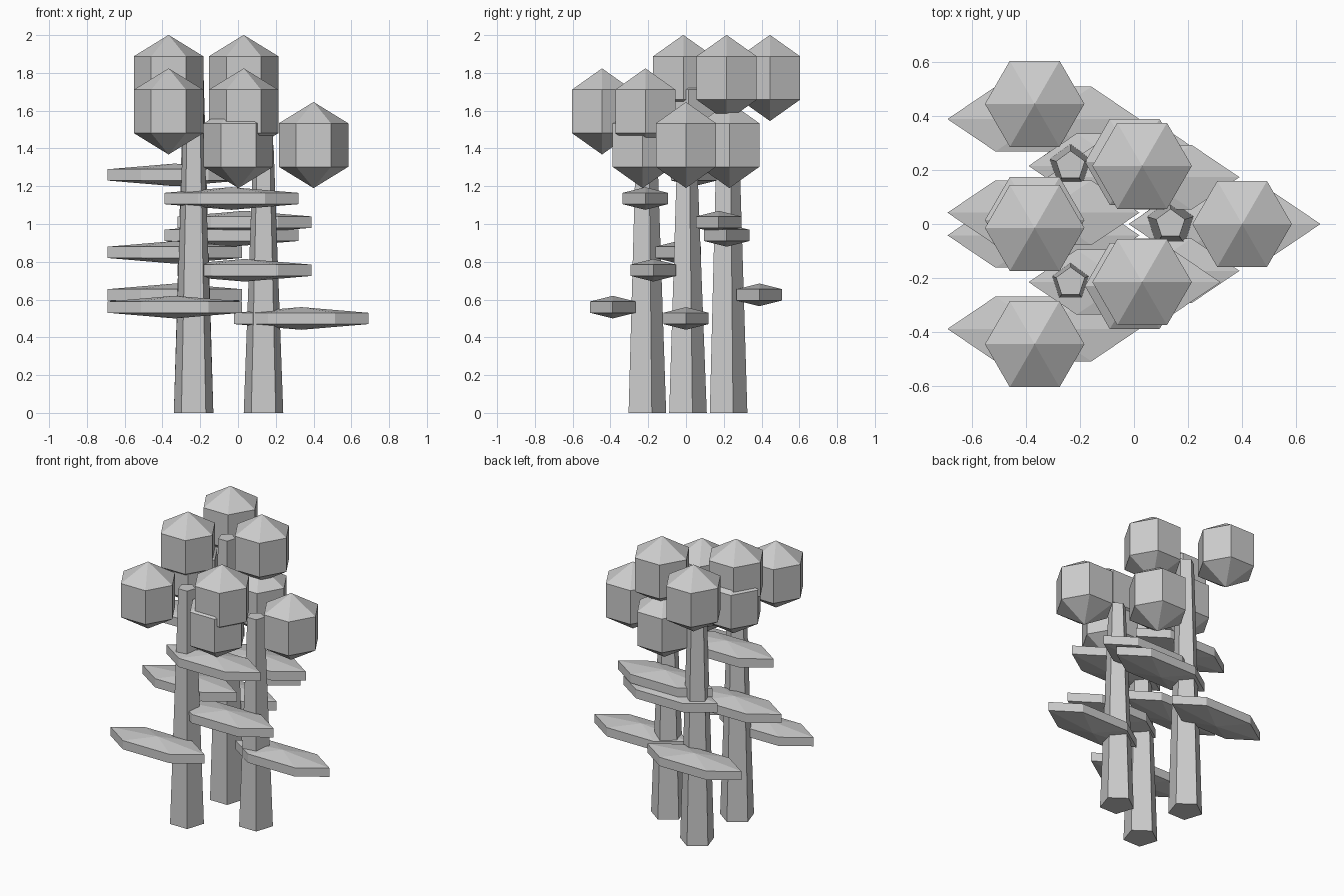
import bpy, bmesh
from math import pi, sin, cos

cube = bpy.data.objects.get("Cube")
if cube:
    bpy.data.objects.remove(cube, do_unlink=True)

grey = bpy.data.materials.new("plain grey")
grey.use_nodes = True
grey.diffuse_color = (0.6, 0.6, 0.6, 1)
grey.node_tree.nodes["Principled BSDF"].inputs["Base Color"].default_value = (0.6, 0.6, 0.6, 1)


def lathe(name, sides, start, rings, location, flatten=1.0):
    """Stack polygon rings of (radius, z); a zero radius makes a point."""
    bm = bmesh.new()
    loops = []
    for radius, z in rings:
        count = sides if radius else 1
        angles = [start + 2 * pi * i / sides for i in range(count)]
        loops.append([bm.verts.new((radius * cos(a), radius * sin(a) * flatten, z)) for a in angles])
    for low, high in zip(loops, loops[1:]):
        for i in range(sides):
            j = (i + 1) % sides
            corners = [low[i % len(low)], low[j % len(low)], high[j % len(high)], high[i % len(high)]]
            bm.faces.new(list(dict.fromkeys(corners)))
    for end in (loops[0], loops[-1]):
        if len(end) > 1:
            bm.faces.new(end)
    bmesh.ops.recalc_face_normals(bm, faces=bm.faces)
    mesh = bpy.data.meshes.new(name)
    bm.to_mesh(mesh)
    bm.free()
    mesh.materials.append(grey)
    obj = bpy.data.objects.new(name, mesh)
    obj.location = location
    bpy.context.collection.objects.link(obj)


def gem(name, radius, edge, tip, location, flatten=1.0):
    """Six-sided prism with a shallow point above and below."""
    rings = [(0, -tip), (radius, -edge), (radius, edge), (0, tip)]
    lathe(name, 6, 0, rings, location, flatten)


# Each tree: name, x, y, trunk height, leaf heights at 0, 120 and 240 degrees
trees = [
    ("front_tree", 0.135, 0, 1.418, (0.5, 1.01, 0.755)),
    ("left_tree", -0.235, 0.215, 1.773, (0.94, 0.625, 1.26)),
    ("right_tree", -0.235, -0.215, 1.596, (1.135, 0.85, 0.56)),
]

for name, x, y, height, leaf_heights in trees:
    # Tapered five-sided trunk
    lathe(name + "_trunk", 5, pi / 2, [(0.11, 0), (0.056, height)], (x, y, 0))
    for i, leaf_z in enumerate(leaf_heights):
        dx, dy = cos(i * 2 * pi / 3), sin(i * 2 * pi / 3)
        # Crown block beside the trunk top
        gem(f"{name}_crown_{i + 1}", 0.184, 0.115, 0.228,
            (x + 0.265 * dx, y + 0.265 * dy, height))
        # Long flat leaf crossing the trunk
        gem(f"{name}_leaf_{i + 1}", 0.355, 0.03, 0.06,
            (x + 0.2 * dx, y + 0.2 * dy, leaf_z), 0.39)
